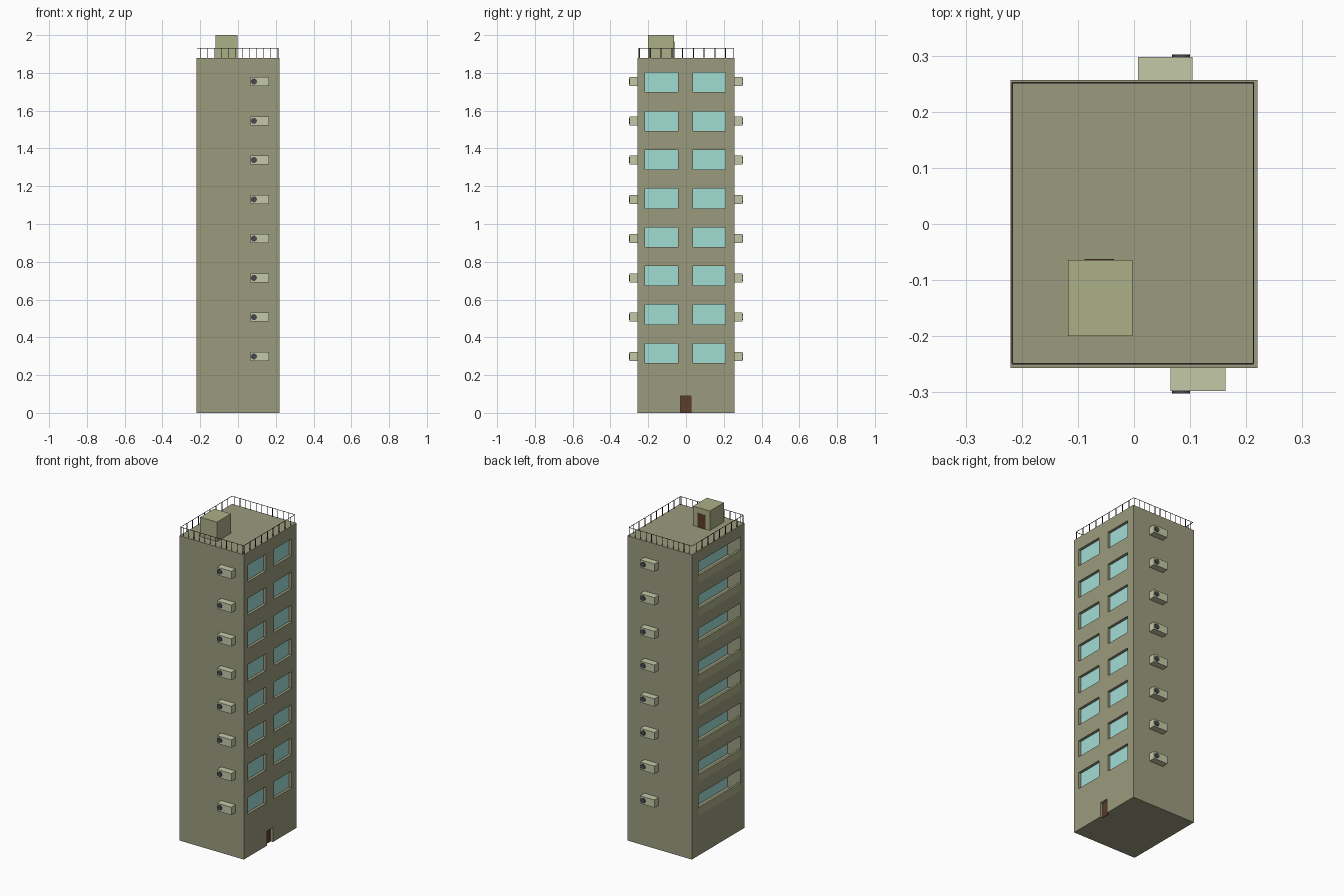
import bpy, bmesh
from mathutils import Matrix

if "Cube" in bpy.data.objects:
    bpy.data.objects.remove(bpy.data.objects["Cube"])

def mat(name, r, g, b):
    m = bpy.data.materials.new(name)
    m.diffuse_color = tuple((c / 255) ** 2.2 for c in (r, g, b)) + (1,)
    m.use_nodes = True
    m.node_tree.nodes["Principled BSDF"].inputs["Base Color"].default_value = m.diffuse_color
    return m

WALL = mat("wall", 154, 154, 126)
HUT = mat("hut", 170, 174, 134)
UNIT = mat("pale", 194, 200, 166)
GLASS = mat("glass", 160, 220, 211)
DOOR = mat("door", 92, 62, 46)
FAN = mat("fan", 72, 74, 80)
METAL = mat("metal", 60, 60, 60)

def finish(bm, name, material):
    me = bpy.data.meshes.new(name)
    bm.to_mesh(me)
    bm.free()
    ob = bpy.data.objects.new(name, me)
    bpy.context.collection.objects.link(ob)
    if material:
        me.materials.append(material)
    return ob

def boxes(name, spans, material=None):
    """One object made of boxes given as (x0, x1, y0, y1, z0, z1)."""
    bm = bmesh.new()
    for x0, x1, y0, y1, z0, z1 in spans:
        m = Matrix.Translation(((x0+x1)/2, (y0+y1)/2, (z0+z1)/2)) @ \
            Matrix.Diagonal((x1-x0, y1-y0, z1-z0, 1))
        bmesh.ops.create_cube(bm, size=1, matrix=m)
    return finish(bm, name, material)

W, D, H = 0.22, 0.257, 1.88
floors = [0.316 + 0.2048 * i for i in range(8)]
win_y = [(-0.217, -0.043), (0.036, 0.208)]

# Tower block with window, balcony and door recesses
tower = boxes("tower", [(-W, W, -D, D, 0, H)], WALL)
cuts = [(W-0.02, W+0.1, a, b, z-0.052, z+0.052) for z in floors for a, b in win_y]
cuts += [(-W-0.1, -W+0.09, -0.215, 0.19, z-0.07, z+0.06) for z in floors]
cuts.append((W-0.02, W+0.1, -0.03, 0.026, -0.05, 0.09))
cutter = boxes("recess_cutter", cuts)
cutter.hide_render = True
mod = tower.modifiers.new("recesses", 'BOOLEAN')
mod.operation, mod.solver, mod.object = 'DIFFERENCE', 'EXACT', cutter
bpy.context.view_layer.objects.active = tower
bpy.ops.object.modifier_apply(modifier=mod.name)
bpy.data.objects.remove(cutter)

# Glazing on the right side and behind the balconies
boxes("windows", [(W-0.022, W-0.017, a, b, z-0.052, z+0.052)
                  for z in floors for a, b in win_y], GLASS)
boxes("balcony_glazing", [(-W+0.087, -W+0.092, -0.215, 0.19, z-0.07, z+0.06)
                          for z in floors], GLASS)

# Balcony parapets
boxes("balcony_parapets", [(-W, -W+0.012, -0.215, 0.19, z-0.07, z-0.022)
                           for z in floors], HUT)

# Entrance door
boxes("entrance_door", [(W-0.022, W-0.015, -0.03, 0.026, 0, 0.09)], DOOR)

# Air conditioners on front and back, each with a round fan
ac_z = [0.299 + 0.2079 * i for i in range(8)]
boxes("front_air_units", [(0.065, 0.163, -0.298, -D+0.002, z-0.024, z+0.024) for z in ac_z], UNIT)
boxes("back_air_units", [(0.007, 0.104, D-0.002, 0.298, z-0.024, z+0.024) for z in ac_z], UNIT)
bm = bmesh.new()
for z in ac_z:
    for y in (-0.299, 0.299):
        bmesh.ops.create_cone(bm, cap_ends=True, segments=20, radius1=0.016, radius2=0.016, depth=0.006,
                              matrix=Matrix.Translation((0.084, y, z)) @ Matrix.Rotation(1.5707963, 4, 'X'))
finish(bm, "fans", FAN)

# Stair hut on the roof, with its door on the back
boxes("roof_hut", [(-0.118, -0.003, -0.2, -0.064, H-0.002, 2.0)], HUT)
boxes("hut_door", [(-0.088, -0.036, -0.066, -0.062, H, 1.965)], DOOR)

# Roof railing: posts along four sides, thin rail on top
X0, X1, Y0, Y1, T = -0.217, 0.213, -0.249, 0.252, 0.0012
posts = []
for i in range(12):
    x = -0.2 + 0.037 * i
    posts += [(x-T, x+T, y-T, y+T, H, 1.932) for y in (Y0, Y1)]
for i in range(9):
    y = -0.246 + 0.057 * i
    posts += [(x-T, x+T, y-0.003, y+0.003, H, 1.932) for x in (X0, X1)]
boxes("railing_posts", posts, METAL)
rails = [(X0, X1, y-T, y+T, 1.930, 1.932) for y in (Y0, Y1)]
rails += [(x-T, x+T, Y0, Y1, 1.930, 1.932) for x in (X0, X1)]
boxes("railing_top", rails, METAL)
